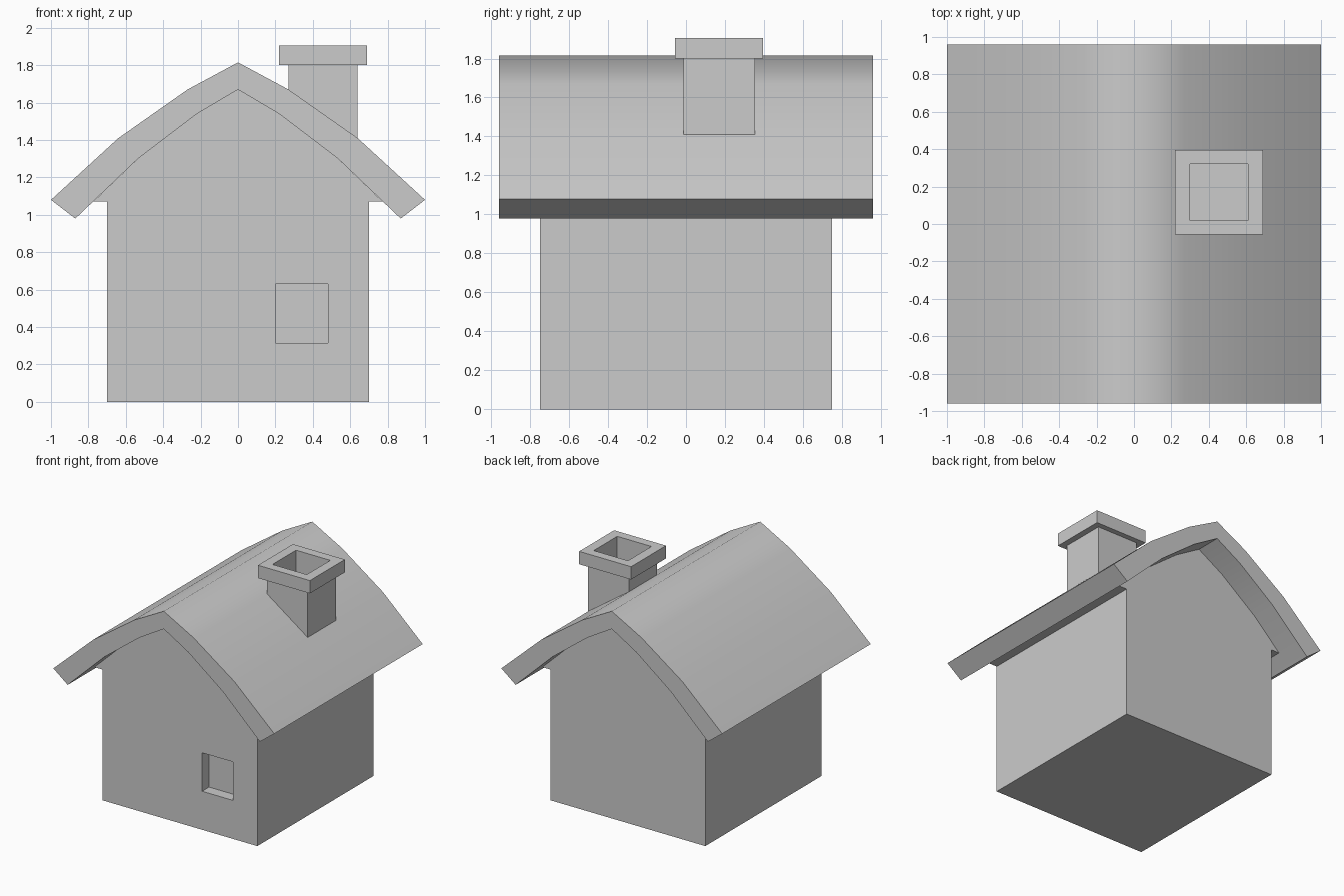
import bpy, bmesh, math

if "Cube" in bpy.data.objects:
    bpy.data.objects.remove(bpy.data.objects["Cube"])


def finish(name, bm):
    bmesh.ops.recalc_face_normals(bm, faces=bm.faces)
    mesh = bpy.data.meshes.new(name)
    bm.to_mesh(mesh)
    bm.free()
    obj = bpy.data.objects.new(name, mesh)
    bpy.context.collection.objects.link(obj)
    return obj


def loft(name, rings):
    """Bridge equal-length closed rings of points and cap both ends."""
    bm = bmesh.new()
    loops = [[bm.verts.new(p) for p in ring] for ring in rings]
    n = len(loops[0])
    for a, b in zip(loops, loops[1:]):
        for i in range(n):
            j = (i + 1) % n
            bm.faces.new((a[i], a[j], b[j], b[i]))
    bm.faces.new(loops[0])
    bm.faces.new(loops[-1])
    return finish(name, bm)


def extrude_y(name, profile, y0, y1):
    return loft(name, [[(x, y, z) for x, z in profile] for y in (y0, y1)])


def mirror(half):
    """Left side of a profile from its right side, outermost point first."""
    return [(-x, z) for x, z in half]


# Curved roof slab: right half of each side, from eave to ridge
outer = [(1.0, 1.08), (0.64, 1.41), (0.27, 1.67)]
inner = [(0.87, 0.98), (0.535, 1.30), (0.22, 1.54)]
roof_profile = (outer + [(0, 1.815)] + mirror(outer)[::-1]
                + mirror(inner) + [(0, 1.67)] + inner[::-1])
roof = extrude_y("roof", roof_profile, -0.96, 0.96)
bpy.context.view_layer.objects.active = roof
roof.select_set(True)
bpy.ops.object.shade_smooth_by_angle(angle=math.radians(60))
roof.select_set(False)

# Walls with gables that fill the underside of the roof
side = [(0.7, 0), (0.7, 1.07), (0.775, 1.07)] + inner[1:]
walls = extrude_y("walls", side + [(0, 1.67)] + mirror(side)[::-1], -0.75, 0.75)

# Recessed window in the front wall
cutter = extrude_y("window_cutter",
                   [(0.20, 0.315), (0.48, 0.315), (0.48, 0.63), (0.20, 0.63)],
                   -0.85, -0.66)
cutter.hide_render = True
cutter.hide_set(True)
cut = walls.modifiers.new("window", 'BOOLEAN')
cut.operation = 'DIFFERENCE'
cut.solver = 'EXACT'
cut.object = cutter

# Square chimney with a wider cap and a deep flue: half width, half depth, height
steps = [(0.185, 0.183, 1.38), (0.185, 0.183, 1.80), (0.235, 0.226, 1.80),
         (0.235, 0.226, 1.905), (0.155, 0.152, 1.905), (0.155, 0.152, 1.66)]
loft("chimney", [[(0.455 + sx * w, 0.17 + sy * d, z)
                  for sx, sy in ((-1, -1), (1, -1), (1, 1), (-1, 1))]
                 for w, d, z in steps])
